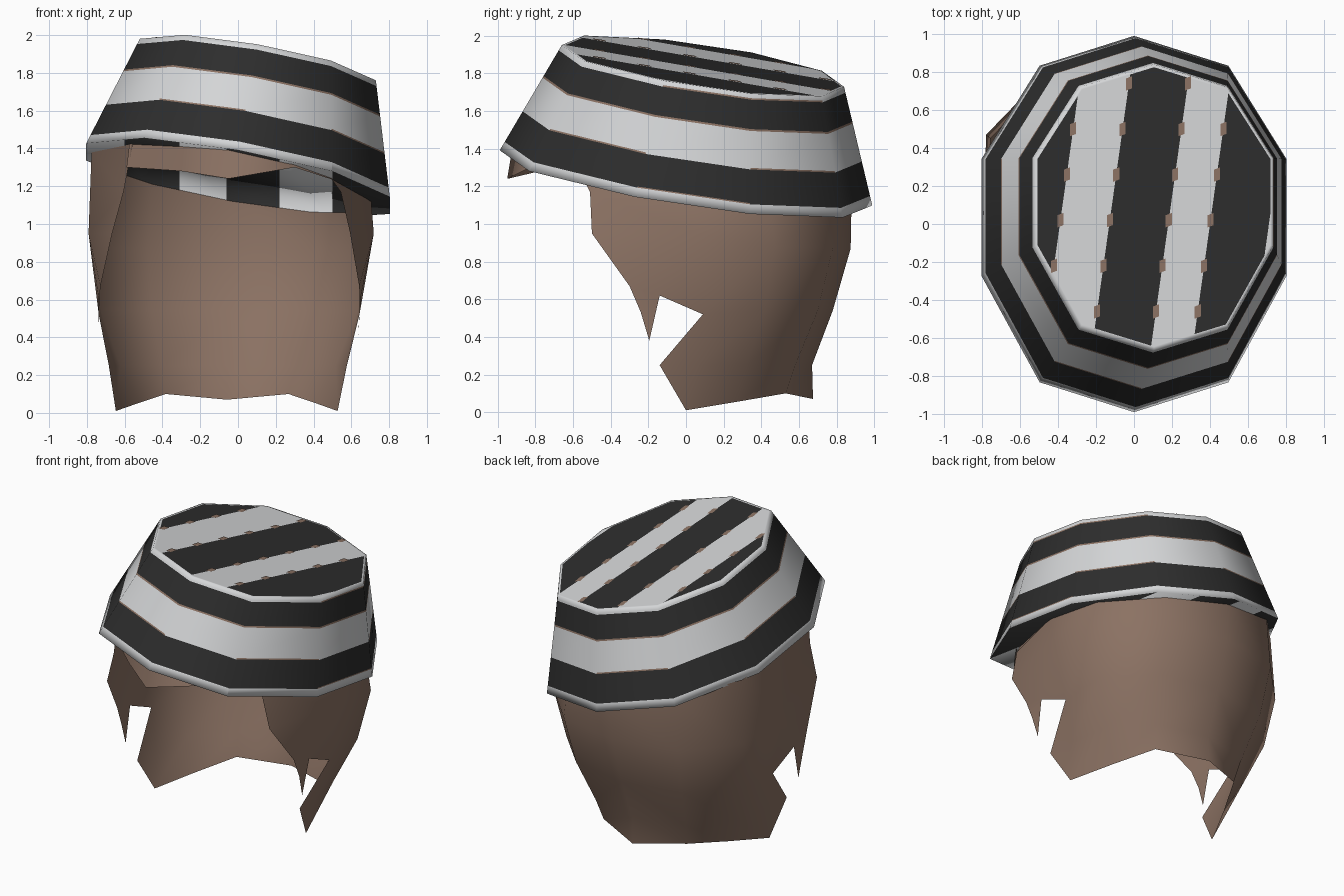
import bpy, bmesh, math
from mathutils import Vector

cube = bpy.data.objects.get("Cube")
if cube:
    bpy.data.objects.remove(cube)


def material(name, rgb):
    m = bpy.data.materials.new(name)
    m.use_nodes = True
    m.diffuse_color = (*rgb, 1)
    m.node_tree.nodes["Principled BSDF"].inputs["Base Color"].default_value = (*rgb, 1)
    return m


black = material("black_wool", (0.026, 0.026, 0.026))
white = material("pale_wool", (0.66, 0.67, 0.68))
brown = material("brown_hair", (0.26, 0.168, 0.125))
BLACK, WHITE, BROWN = 0, 1, 2


def finish(bm, name, mats, angle):
    bmesh.ops.recalc_face_normals(bm, faces=bm.faces)
    me = bpy.data.meshes.new(name)
    bm.to_mesh(me)
    bm.free()
    for m in mats:
        me.materials.append(m)
    ob = bpy.data.objects.new(name, me)
    bpy.context.collection.objects.link(ob)
    bpy.ops.object.select_all(action='DESELECT')
    ob.select_set(True)
    bpy.context.view_layer.objects.active = ob
    bpy.ops.object.shade_smooth_by_angle(angle=math.radians(angle))


def brim_z(x, y):
    """Height of the tilted brim plane."""
    return 1.245 - 0.176 * x - 0.148 * y


RISE = 0.627  # hat height above the brim plane


# Tilted ten-sided hat, slightly boxy towards the front and back
def hat_ring(bm, t, shrink=1.0):
    cx, cy = 0.105 * t, 0.09 * t
    rx, ry = (0.845 - 0.188 * t) * shrink, (0.99 - 0.24 * t) * shrink
    ring = []
    for k in range(10):
        a = math.radians(90 + 36 * k)
        c, s = math.cos(a), math.sin(a)
        if abs(c) > 0.9:
            s += 0.035
        elif abs(c) > 0.1:
            s *= 1.04
        x, y = cx + rx * c, cy + ry * s
        ring.append(bm.verts.new((x, y, brim_z(x, y) + RISE * t)))
    return ring


def bridge(bm, a, b, mat, brown_sides=()):
    for i in range(len(a)):
        j = (i + 1) % len(a)
        face = bm.faces.new((a[i], a[j], b[j], b[i]))
        face.material_index = BROWN if i in brown_sides else mat


def stripe(bm, face, bounds, slope, first):
    """Cut a cap face into alternating stripes running front to back."""
    normal = Vector((1, -slope, 0))
    faces = [face]
    for u in bounds:
        geom = set(faces)
        for f in faces:
            geom.update(f.edges)
            geom.update(f.verts)
        out = bmesh.ops.bisect_plane(bm, geom=list(geom), plane_co=(u, 0, 0), plane_no=normal)
        faces = [g for g in out["geom"] if isinstance(g, bmesh.types.BMFace)]
    for f in faces:
        u = f.calc_center_median().dot(normal)
        f.material_index = (first + sum(u > b for b in bounds)) % 2


# Wall bands from brim to crown: upper limit, colour, sides with a brown trace
bands = [(0.08, WHITE, ()), (0.09, BLACK, (7,)), (0.37, BLACK, ()), (0.383, WHITE, (0, 2, 4, 6, 8)),
         (0.69, WHITE, ()), (0.706, BROWN, ()), (0.95, BLACK, ()), (0.963, WHITE, (7, 8)),
         (1.0, WHITE, ())]
bm = bmesh.new()
bottom = ring = hat_ring(bm, 0)
for t, mat, traces in bands:
    upper = hat_ring(bm, t)
    bridge(bm, ring, upper, mat, traces)
    ring = upper
crown = hat_ring(bm, 1, 0.98)
bridge(bm, ring, crown, WHITE)
crown_bounds = (-0.39, -0.13, 0.18, 0.4, 0.71)
stripe(bm, bm.faces.new(crown), crown_bounds, 0.14, BLACK)
stripe(bm, bm.faces.new(bottom), (-0.6, -0.31, -0.06, 0.22, 0.5), 0.0, WHITE)
finish(bm, "striped_hat", [black, white, brown], 180)

# Brown flecks along the crown stripes
bm = bmesh.new()
for u in crown_bounds[:4]:
    for n in range(6):
        cy = -0.46 + 0.24 * n
        cx = u + 0.14 * cy
        if ((cx - 0.105) / 0.6) ** 2 + ((cy - 0.09) / 0.7) ** 2 > 1:
            continue
        quad = []
        for sx, sy in ((-1, -1), (1, -1), (1, 1), (-1, 1)):
            x, y = cx + 0.016 * sx, cy + 0.032 * sy + 0.006 * sx
            quad.append(bm.verts.new((x, y, brim_z(x, y) + RISE + 0.004)))
        bm.faces.new(quad)
finish(bm, "crown_flecks", [brown], 30)

# Hair shell: columns from the nape to the side, each listed top to bottom
TOP = None  # height taken from the brim plane
columns = [
    [(0, .88, TOP), (0, .875, .87), (0, .78, .54), (0, .67, .25), (0, .675, .07)],
    [(.42, .77, TOP), (.44, .78, .87), (.41, .7, .54), (.35, .58, .25), (.325, .53, .1)],
    [(.72, .45, TOP), (.74, .47, .88), (.68, .42, .54), (.57, .32, .25), (.46, .27, .055)],
    [(.74, .02, TOP), (.755, .05, .95), (.69, .09, .52), (.62, .06, .25), (.587, 0, .01)],
]
# Sideburn edge: under the hat, down the cheek, the lock of hair, the lower tip
front = [(.52, -.55, TOP), (.575, -.51, 1.17), (.63, -.5, .95), (.685, -.3, .67),
         (.69, -.24, .53), (.685, -.195, .38), (.695, -.14, .62), (.63, -.14, .25)]

bm = bmesh.new()
for side in (-1, 1):
    def put(p):
        x, y, z = p[0] * side, p[1], p[2]
        x += -0.035 if z is TOP else 0.025 * z - 0.06
        return bm.verts.new((x, y, brim_z(x, y) + 0.01 if z is TOP else z))

    cols = [[put(p) for p in c] for c in columns]
    for a, b in zip(cols, cols[1:]):
        for i in range(4):
            bm.faces.new((a[i], a[i + 1], b[i + 1], b[i]))
    c, f = cols[-1], [put(p) for p in front]
    for loop in ((c[0], c[1], f[1], f[0]), (c[1], f[2], f[1]), (c[1], f[3], f[2]),
                 (c[1], c[2], f[6], f[3]), (f[3], f[6], f[5], f[4]),
                 (c[2], c[3], f[7]), (c[3], c[4], f[7])):
        bm.faces.new(loop)
bmesh.ops.remove_doubles(bm, verts=bm.verts, dist=0.001)
finish(bm, "hair_shell", [brown], 80)

# Jagged fringe hanging just under the front of the hat
fringe = [(-.59, -.53, 1.3), (-.3, -.78, 1.28), (-.05, -.95, 1.24), (.3, -.83, 1.3), (.5, -.57, 1.235)]
bm = bmesh.new()
low = [bm.verts.new(p) for p in fringe]
high = [bm.verts.new((x * 0.97, y * 0.97, brim_z(x, y) + 0.02)) for x, y, z in fringe]
for i in range(len(low) - 1):
    bm.faces.new((low[i], low[i + 1], high[i + 1], high[i]))
finish(bm, "hair_fringe", [brown], 180)
